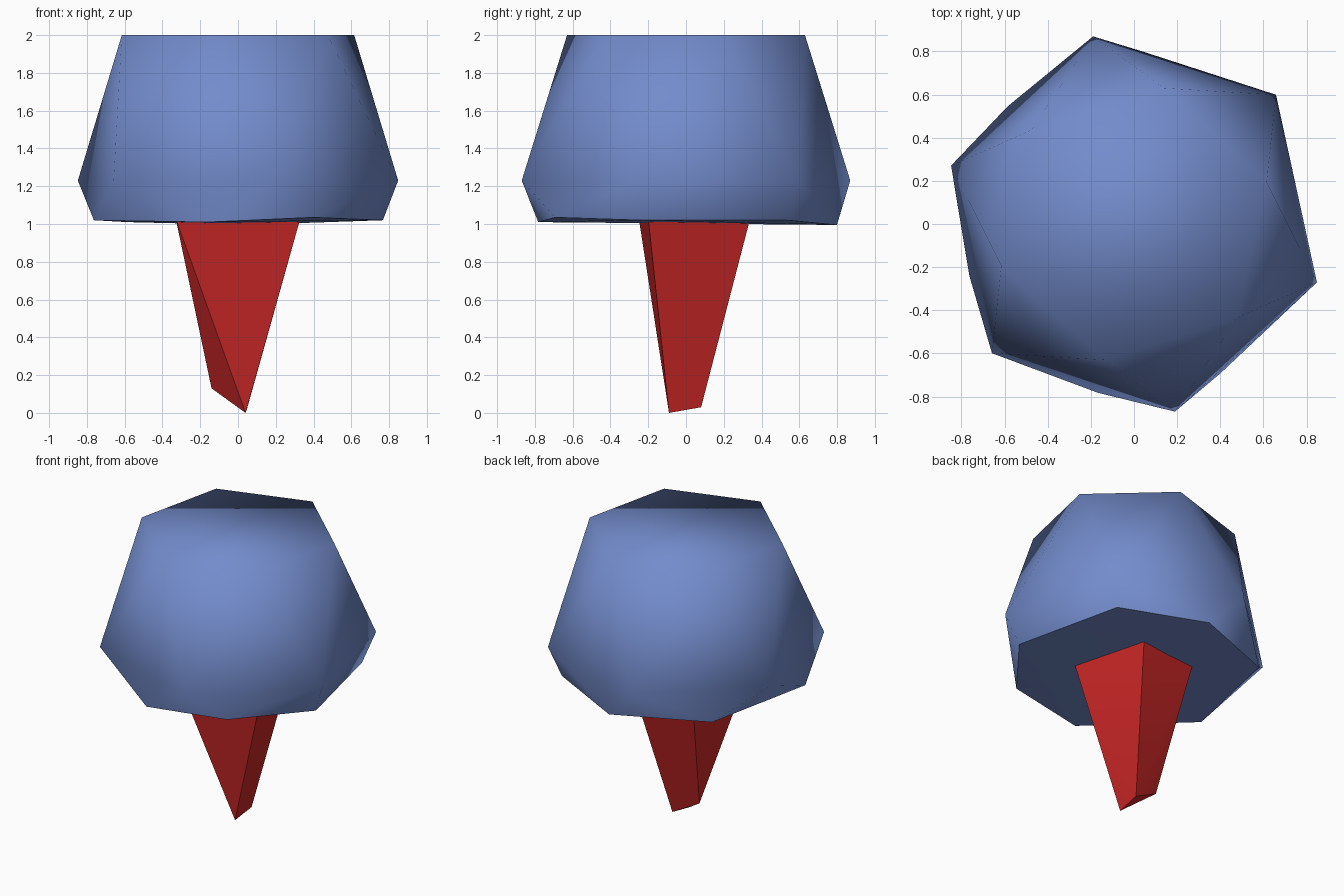
import bpy, bmesh, math

if "Cube" in bpy.data.objects:
    bpy.data.objects.remove(bpy.data.objects["Cube"])


def material(name, rgb):
    m = bpy.data.materials.new(name)
    m.diffuse_color = (*rgb, 1)
    m.use_nodes = True
    m.node_tree.nodes["Principled BSDF"].inputs["Base Color"].default_value = m.diffuse_color
    return m


def ring(radius, start, z, n=6):
    """Regular ring of points, start angle in degrees."""
    step = 2 * math.pi / n
    a = math.radians(start)
    return [(radius * math.cos(a + i * step), radius * math.sin(a + i * step), z)
            for i in range(n)]


def hull_object(name, points, mat, sharp):
    """Convex faceted solid around points; edges chosen by sharp() stay hard."""
    bm = bmesh.new()
    for p in points:
        bm.verts.new(p)
    bmesh.ops.convex_hull(bm, input=bm.verts[:])
    bmesh.ops.dissolve_limit(bm, angle_limit=math.radians(0.5),
                             verts=bm.verts[:], edges=bm.edges[:])
    bmesh.ops.recalc_face_normals(bm, faces=bm.faces[:])
    for f in bm.faces:
        f.smooth = True
    for e in bm.edges:
        e.smooth = not sharp(e)
    mesh = bpy.data.meshes.new(name)
    bm.to_mesh(mesh)
    bm.free()
    mesh.materials.append(mat)
    obj = bpy.data.objects.new(name, mesh)
    bpy.context.collection.objects.link(obj)
    return obj


blue = material("leaf blue", (0.17, 0.26, 0.60))
red = material("trunk red", (0.60, 0.02, 0.02))

# Crown: two staggered hexagons over an uneven seven-sided base
base = [(137, 1.01), (197.5, 1.02), (258, 1.01), (300, 1.035),
        (343.5, 1.02), (42.3, 1.02), (87, 0.995)]
crown = ring(0.645, 17.5, 2.0) + ring(0.89, 42.3, 1.23)
crown += [(0.80 * math.cos(math.radians(a)), 0.80 * math.sin(math.radians(a)), z)
          for a, z in base]
hull_object("crown", crown, blue,
            lambda e: all(v.co.z < 1.1 for v in e.verts)
            and e.calc_face_angle(0) > math.radians(30))

# Trunk: four-sided top tapering to a small slanted tip
trunk = [(0.33, -0.20, 1.03), (0.20, 0.34, 1.03), (-0.25, 0.29, 1.03), (-0.33, -0.25, 1.03),
         (0.04, -0.09, 0), (0.05, 0.08, 0.03), (-0.14, 0.05, 0.13)]
hull_object("trunk", trunk, red,
            lambda e: e.calc_face_angle(0) > math.radians(40))
